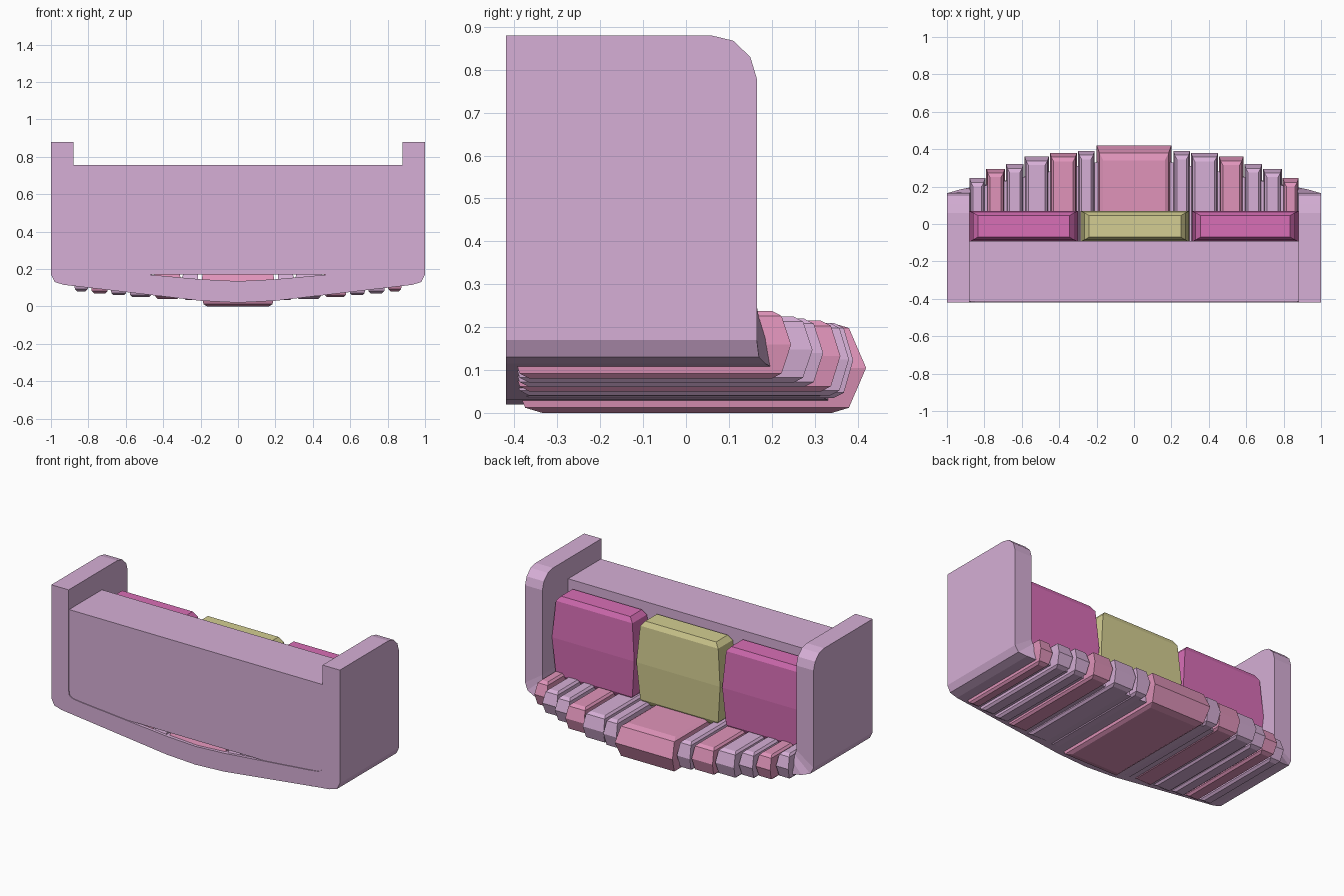
import bpy, bmesh

if "Cube" in bpy.data.objects:
    bpy.data.objects.remove(bpy.data.objects["Cube"])


def srgb(r, g, b):
    def lin(c):
        c /= 255
        return c / 12.92 if c <= 0.04045 else ((c + 0.055) / 1.055) ** 2.4
    return (lin(r), lin(g), lin(b), 1)


def material(name, rgb):
    m = bpy.data.materials.new(name)
    m.diffuse_color = srgb(*rgb)
    m.use_nodes = True
    m.node_tree.nodes["Principled BSDF"].inputs["Base Color"].default_value = m.diffuse_color
    return m


LAVENDER = material("lavender", (214, 175, 214))
PINK = material("soft pink", (224, 148, 186))
MAGENTA = material("magenta", (216, 110, 182))
YELLOW = material("pale yellow", (212, 206, 146))


def loft(name, rings, mat):
    """Skin a list of four-point rings and cap both ends."""
    bm = bmesh.new()
    loops = [[bm.verts.new(p) for p in ring] for ring in rings]
    for a, b in zip(loops, loops[1:]):
        for i in range(4):
            j = (i + 1) % 4
            bm.faces.new((a[i], a[j], b[j], b[i]))
    bm.faces.new(loops[0])
    bm.faces.new(loops[-1])
    bmesh.ops.recalc_face_normals(bm, faces=bm.faces)
    me = bpy.data.meshes.new(name)
    bm.to_mesh(me)
    bm.free()
    me.materials.append(mat)
    ob = bpy.data.objects.new(name, me)
    bpy.context.collection.objects.link(ob)
    return ob


def pillow(name, x, y, z, ix, iy, lip, mat):
    """Block that bulges at mid height; ix, iy are (edge, cap) insets."""
    mid = (z[0] + z[1]) / 2
    levels = [(z[0], 1), (z[0] + lip, 0), (mid, None), (z[1] - lip, 0), (z[1], 1)]
    rings = []
    for h, k in levels:
        dx, dy = (0, 0) if k is None else (ix[k], iy[k])
        x0, x1, y0, y1 = x[0] + dx, x[1] - dx, y[0] + dy, y[1] - dy
        rings.append([(x0, y0, h), (x1, y0, h), (x1, y1, h), (x0, y1, h)])
    return loft(name, rings, mat)


# Frame: one band forming the arms and bowed base
# (outer x, outer z, inner x, inner z, front y)
half = [
    (0.2, 0.03, 0.2, 0.145, 0.33), (0.5, 0.065, 0.5, 0.172, 0.27),
    (0.8, 0.10, 0.78, 0.197, 0.21), (0.93, 0.115, 0.85, 0.205, 0.185),
    (0.98, 0.13, 0.875, 0.22, 0.17), (1, 0.17, 0.88, 0.25, 0.165),
    (1, 0.78, 0.88, 0.78, 0.165), (1, 0.83, 0.88, 0.83, 0.15),
    (1, 0.868, 0.88, 0.868, 0.11), (1, 0.88, 0.88, 0.88, 0.06),
]
stations = [(-a, b, -c, d, e) for a, b, c, d, e in reversed(half)]
stations += [(0, 0.02, 0, 0.135, 0.35)] + half
loft("frame", [[(xo, -0.42, zo), (xo, yf, zo), (xi, yf, zi), (xi, -0.42, zi)]
               for xo, zo, xi, zi, yf in stations], LAVENDER)

# Backrest block between the arms
loft("backrest", [[(x, -0.415, 0.17), (x, -0.09, 0.17),
                   (x, -0.09, 0.755), (x, -0.415, 0.755)]
                  for x in (-0.88, 0.88)], LAVENDER)

# Seat slats: wide centre slat, then smaller ones stepping outwards
pillow("seat_slat_centre", (-0.2, 0.2), (-0.415, 0.42), (0, 0.21),
       (0.015, 0.035), (0.04, 0.08), 0.012, PINK)
# (inner x, outer x, front y, bottom z, top z, left colour, right colour)
slats = [
    (0.21, 0.30, 0.39, 0.035, 0.21, LAVENDER, LAVENDER),
    (0.305, 0.45, 0.38, 0.04, 0.21, PINK, LAVENDER),
    (0.455, 0.585, 0.36, 0.05, 0.215, LAVENDER, PINK),
    (0.59, 0.685, 0.32, 0.06, 0.22, LAVENDER, LAVENDER),
    (0.69, 0.79, 0.295, 0.07, 0.225, PINK, LAVENDER),
    (0.795, 0.88, 0.245, 0.08, 0.238, LAVENDER, PINK),
]
for n, (a, b, yf, z0, z1, left, right) in enumerate(slats, 1):
    for side, x, mat in (("left", (-b, -a), left), ("right", (a, b), right)):
        pillow(f"seat_slat_{side}_{n}", x, (-0.41, yf), (z0, z1),
               (0.008, 0.02), (0.022, 0.045), 0.012, mat)

# Back cushions
for name, x, mat in (("left", (-0.88, -0.30), MAGENTA),
                     ("centre", (-0.285, 0.295), YELLOW),
                     ("right", (0.31, 0.88), MAGENTA)):
    pillow(f"back_cushion_{name}", x, (-0.095, 0.07), (0.19, 0.71),
           (0.02, 0.045), (0.01, 0.025), 0.03, mat)
